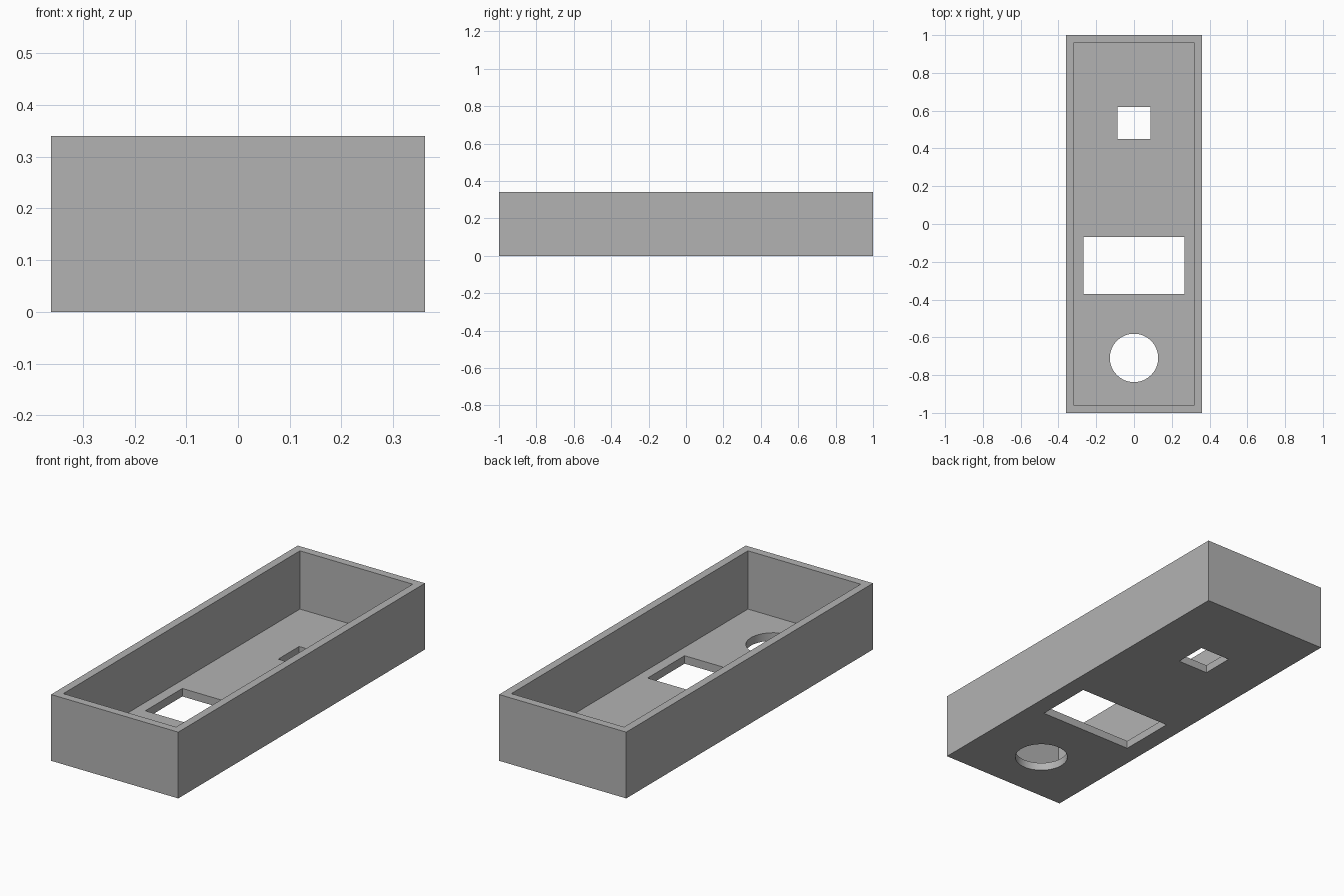
import bpy

cube = bpy.data.objects.get("Cube")
if cube:
    bpy.data.objects.remove(cube, do_unlink=True)

# Outer size, wall and floor thickness
WIDTH, LENGTH, HEIGHT, WALL = 0.722, 2.0, 0.34, 0.041


def finish(obj, name):
    obj.name = name
    bpy.ops.object.transform_apply(location=False, rotation=False, scale=True)
    return obj


def box(name, size, center):
    bpy.ops.mesh.primitive_cube_add(size=1, location=center)
    bpy.context.object.scale = size
    return finish(bpy.context.object, name)


def cylinder(name, radius, depth, center):
    bpy.ops.mesh.primitive_cylinder_add(vertices=64, radius=radius, depth=depth, location=center)
    return finish(bpy.context.object, name)


# Solid tray body
tray = box("tray", (WIDTH, LENGTH, HEIGHT), (0, 0, HEIGHT / 2))

# Cavity open at the top, then three openings through the floor
cutters = [
    box("cavity_cutter", (WIDTH - 2 * WALL, LENGTH - 2 * WALL, HEIGHT), (0, 0, HEIGHT / 2 + WALL)),
    box("square_cutter", (0.174, 0.17, 0.2), (0, 0.535, 0)),
    box("window_cutter", (0.534, 0.3, 0.2), (0, -0.22, 0)),
    cylinder("round_cutter", 0.128, 0.2, (0, -0.709, 0)),
]
bpy.ops.object.select_all(action="DESELECT")
tray.select_set(True)
bpy.context.view_layer.objects.active = tray
for cutter in cutters:
    cut = tray.modifiers.new(cutter.name, "BOOLEAN")
    cut.operation = "DIFFERENCE"
    cut.solver = "EXACT"
    cut.object = cutter
    bpy.ops.object.modifier_apply(modifier=cut.name)
for cutter in cutters:
    bpy.data.objects.remove(cutter, do_unlink=True)

# Smooth round opening, sharp edges elsewhere
bpy.ops.object.shade_smooth_by_angle(angle=0.5)

# Single grey material
grey = bpy.data.materials.new("light_grey")
grey.use_nodes = True
colour = (0.45, 0.45, 0.45, 1)
grey.diffuse_color = colour
grey.node_tree.nodes["Principled BSDF"].inputs["Base Color"].default_value = colour
tray.data.materials.clear()
tray.data.materials.append(grey)
